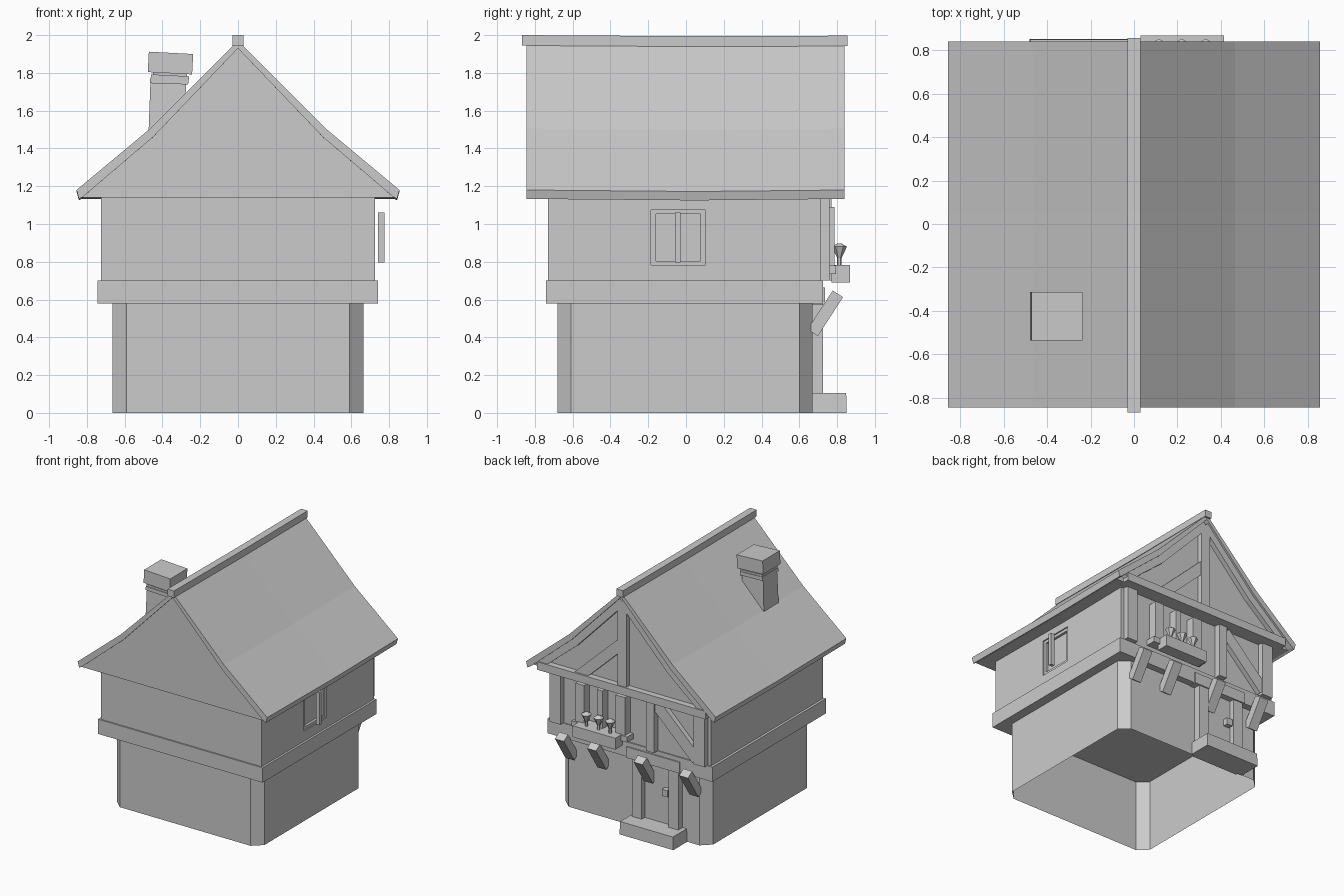
import bpy, bmesh, math
from mathutils import Matrix, Vector

default = bpy.data.objects.get("Cube")
if default:
    bpy.data.objects.remove(default, do_unlink=True)

GREY = (0.6, 0.6, 0.6, 1)
mat = bpy.data.materials.new("plain grey")
mat.use_nodes = True
mat.diffuse_color = GREY
mat.node_tree.nodes["Principled BSDF"].inputs["Base Color"].default_value = GREY


def finish(name, bm):
    bmesh.ops.recalc_face_normals(bm, faces=bm.faces)
    mesh = bpy.data.meshes.new(name)
    bm.to_mesh(mesh)
    bm.free()
    mesh.materials.append(mat)
    obj = bpy.data.objects.new(name, mesh)
    bpy.context.collection.objects.link(obj)
    return obj


def box(name, x, y, z, tilt=0, axis='Y', taper=1):
    """Box between pairs of limits, turned about its centre, top scaled by taper."""
    bm = bmesh.new()
    bmesh.ops.create_cube(bm, size=1)
    for v in bm.verts:
        if v.co.z > 0:
            v.co.x *= taper
            v.co.y *= taper
    size = [b - a for a, b in (x, y, z)]
    mid = [(a + b) / 2 for a, b in (x, y, z)]
    bm.transform(Matrix.Translation(mid) @ Matrix.Rotation(math.radians(tilt), 4, axis)
                 @ Matrix.Diagonal((*size, 1)))
    return finish(name, bm)


def bar(name, a, b, width, y):
    """Straight timber between two (x, z) points."""
    d = Vector((b[0] - a[0], b[1] - a[1]))
    mx, mz = (a[0] + b[0]) / 2, (a[1] + b[1]) / 2
    h = d.length / 2
    return box(name, (mx - width / 2, mx + width / 2), y, (mz - h, mz + h),
               math.degrees(math.atan2(d.x, d.y)))


def loft(name, profile, sections):
    """Sweep an (x, z) profile along y; sections hold (y, drop)."""
    bm = bmesh.new()
    rings = [[bm.verts.new((x, y, z - drop)) for x, z in profile] for y, drop in sections]
    n = len(profile)
    for r, s in zip(rings, rings[1:]):
        for i in range(n):
            bm.faces.new((r[i], r[(i + 1) % n], s[(i + 1) % n], s[i]))
    bm.faces.new(rings[0])
    bm.faces.new(rings[-1])
    return finish(name, bm)


def mirrored(half):
    return half + [(-x, z) for x, z in reversed(half) if x]


# Ground floor: open-bottomed walls with cut corners
bm = bmesh.new()
plan = [(.665, .6), (.59, .67), (-.59, .67), (-.665, .6),
        (-.665, -.61), (-.59, -.68), (.59, -.68), (.665, -.61)]
low = [bm.verts.new((x, y, 0)) for x, y in plan]
high = [bm.verts.new((x, y, .59)) for x, y in plan]
for i in range(8):
    j = (i + 1) % 8
    bm.faces.new((low[i], low[j], high[j], high[i]))
finish("ground_floor_walls", bm)

# Upper floor with a window recess in the left wall
box("floor_band", (-.745, .742), (-.742, .725), (.58, .7))
walls = box("upper_walls", (-.725, .725), (-.73, .715), (.69, 1.16))
cutter = box("window_cutter", (.695, .8), (-.185, .102), (.782, 1.075))
cutter.hide_render = True
cutter.hide_set(True)
cut = walls.modifiers.new("window_recess", 'BOOLEAN')
cut.operation = 'DIFFERENCE'
cut.solver = 'EXACT'
cut.object = cutter

# Side window frame and raised mullion
fx = (.69, .715)
for y in ((-.185, -.16), (.077, .102)):
    box("side_window_jamb", fx, y, (.782, 1.075))
for z in ((.782, .805), (1.052, 1.075)):
    box("side_window_rail", fx, (-.16, .077), z)
box("side_window_mullion", (.742, .775), (-.057, -.03), (.795, 1.06))

# Roof: bent slopes with a slight sag, gable filling and ridge beam
outer = [(0, 1.97), (.465, 1.505), (.855, 1.18)]
inner = [(.842, 1.133), (.82, 1.145), (.45, 1.46), (0, 1.93)]
shell = outer + inner + [(-x, z) for x, z in reversed(inner[:-1])] \
    + [(-x, z) for x, z in reversed(outer[1:])]
loft("roof_slopes", shell, [(-.845, 0), (.05, .008), (.84, 0)])
loft("gable_filling", mirrored([(0, 1.94), (.452, 1.468), (.825, 1.15), (.825, 1.14)]),
     [(-.835, 0), (.05, .008), (.785, 0)])
loft("ridge_beam", [(-.03, 1.945), (.03, 1.945), (.03, 2), (-.03, 2)],
     [(-.868, 0), (.05, .006), (.855, .003)])

# Chimney
box("chimney_stack", (-.475, -.27), (-.52, -.325), (1.35, 1.76), 1, taper=.92)
box("chimney_collar", (-.465, -.263), (-.525, -.32), (1.742, 1.772), 2)
box("chimney_lip", (-.46, -.26), (-.52, -.325), (1.77, 1.787), 3)
box("chimney_neck", (-.45, -.27), (-.51, -.335), (1.76, 1.83))
box("chimney_cap", (-.475, -.24), (-.535, -.313), (1.798, 1.906), 3)

# Gable timbers
GY = (.75, .825)
box("gable_beam", (-.76, .76), (.75, .835), (1.135, 1.2))
box("king_post", (-.04, .04), GY, (1.18, 1.88))
bar("gable_brace", (.4, 1.17), (.02, 1.53), .085, (.75, .82))
for s, side in ((1, "left"), (-1, "right")):
    bar(side + "_upper_rafter", (0, 1.89), (s * .44, 1.43), .06, GY)
    bar(side + "_lower_rafter", (s * .43, 1.44), (s * .76, 1.165), .06, GY)
    box(side + "_corner_post", (s * .65 - .048, s * .65 + .048), (.69, .76), (.7, 1.14))

# Upper wall timbers
box("middle_post", (-.25, -.18), (.69, .77), (.7, 1.14))
bar("wall_brace", (-.25, 1.1), (-.62, .74), .1, (.69, .755))

# Rear window with planter
for i, (x, w) in enumerate(((.41, .04), (.23, .025), (.045, .043))):
    box(f"rear_window_post_{i}", (x - w, x + w), (.71, .785), (.76, 1.09))
box("rear_window_sill", (-.025, .475), (.71, .795), (.735, .78))
box("planter", (.03, .415), (.77, .868), (.69, .783))
for i, x in enumerate((.115, .22, .33)):
    for part, r1, r2, z, depth in (("stem", .012, .012, .8, .08),
                                   ("bloom", .012, .04, .85, .06),
                                   ("crown", .04, .012, .888, .016)):
        bm = bmesh.new()
        bmesh.ops.create_cone(bm, cap_ends=True, segments=6, radius1=r1, radius2=r2,
                              depth=depth, matrix=Matrix.Translation((x, .812, z)))
        finish(f"flower_{part}_{i}", bm)

# Slanted brackets below the upper floor
for i, x in enumerate((.56, .27, -.15, -.56)):
    box(f"bracket_{i}", (x - .04, x + .04), (.705, .77), (.405, .65), -33, 'X')

# Door
box("door", (-.36, -.1), (.65, .685), (0, .58))
for x in (-.065, -.395):
    box("door_post", (x - .043, x + .043), (.65, .725), (0, .6))
box("door_lintel", (-.455, .025), (.65, .735), (.575, .665))
box("door_knob", (-.34, -.29), (.68, .725), (.345, .4))
box("doorstep", (-.48, .005), (.665, .85), (0, .105), taper=.98)
